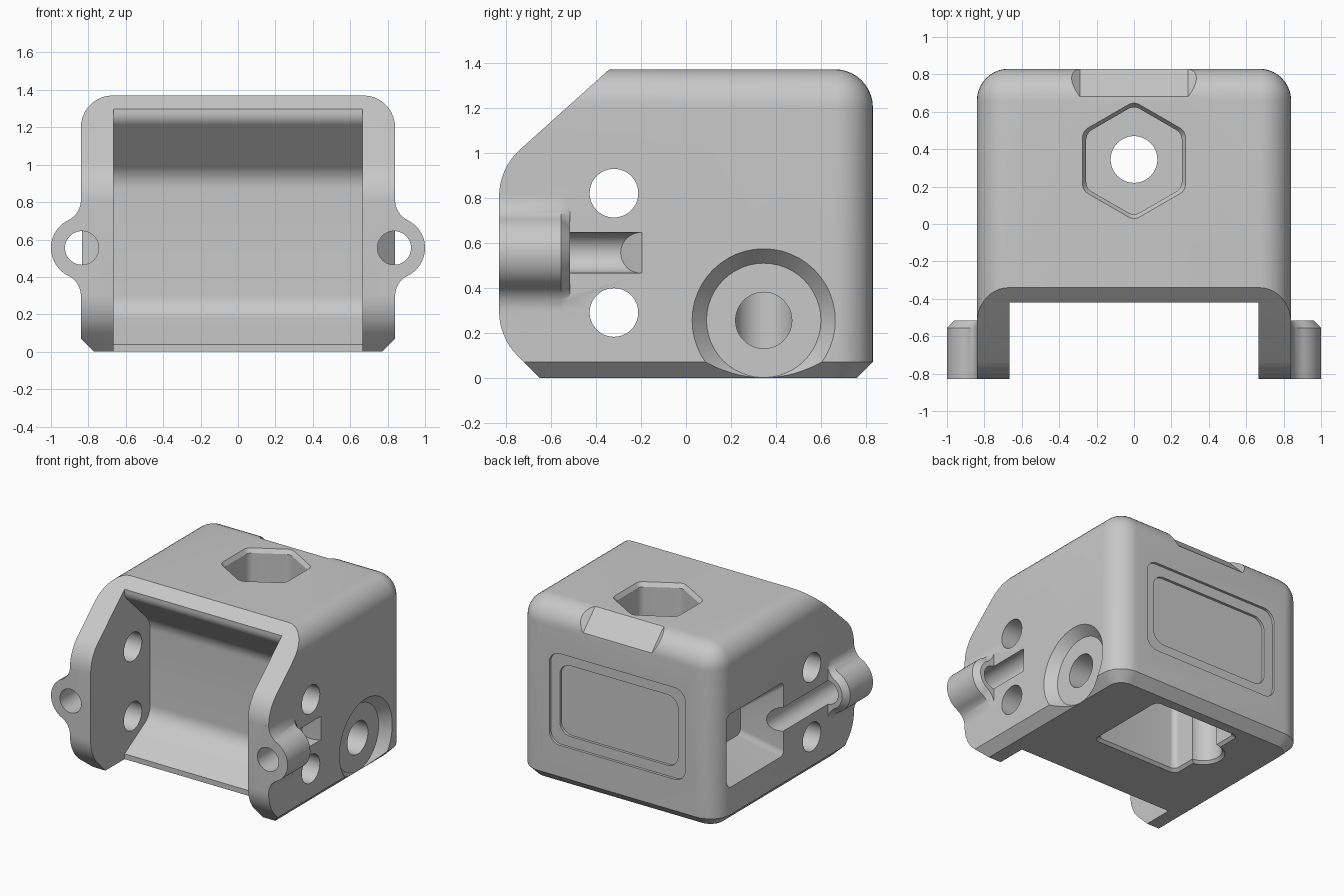
import bpy, bmesh, math
from mathutils import Vector

if "Cube" in bpy.data.objects:
    bpy.data.objects.remove(bpy.data.objects["Cube"], do_unlink=True)

grey = bpy.data.materials.new("plain grey")
grey.use_nodes = True
grey.diffuse_color = (0.58, 0.58, 0.58, 1)
grey.node_tree.nodes["Principled BSDF"].inputs["Base Color"].default_value = grey.diffuse_color


def make_object(name, bm):
    bmesh.ops.recalc_face_normals(bm, faces=bm.faces)
    mesh = bpy.data.meshes.new(name)
    bm.to_mesh(mesh)
    bm.free()
    mesh.materials.append(grey)
    obj = bpy.data.objects.new(name, mesh)
    bpy.context.collection.objects.link(obj)
    return obj


def circle(u, v, r, n=48):
    return [(u + r * math.cos(math.tau * i / n), v + r * math.sin(math.tau * i / n))
            for i in range(n)]


def rounded(corners, steps=8):
    """Outline from (u, v, radius) corners."""
    out = []
    for i, (u, v, r) in enumerate(corners):
        p = Vector((u, v))
        if r == 0:
            out.append((u, v))
            continue
        a = (Vector(corners[i - 1][:2]) - p).normalized()
        b = (Vector(corners[(i + 1) % len(corners)][:2]) - p).normalized()
        half = a.angle(b) / 2
        t = r / math.tan(half)
        centre = p + (a + b).normalized() * r / math.sin(half)
        start, end = p + a * t - centre, p + b * t - centre
        sweep = math.pi - 2 * half
        for k in range(steps + 1):
            s = k / steps
            arm = (start * math.sin((1 - s) * sweep) + end * math.sin(s * sweep)) / math.sin(sweep)
            out.append(tuple(centre + arm))
    return out


def rect(u, v, hu, hv, r):
    return rounded([(u - hu, v - hv, r), (u + hu, v - hv, r),
                    (u + hu, v + hv, r), (u - hu, v + hv, r)])


def loft(name, axis, *sections):
    """Solid through (position, outline) sections along an axis."""
    place = {"x": lambda w, u, v: (w, u, v), "y": lambda w, u, v: (u, w, v),
             "z": lambda w, u, v: (u, v, w)}[axis]
    bm = bmesh.new()
    rings = [[bm.verts.new(place(w, u, v)) for u, v in pts] for w, pts in sections]
    n = len(rings[0])
    for a, b in zip(rings, rings[1:]):
        for i in range(n):
            j = (i + 1) % n
            bm.faces.new((a[i], a[j], b[j], b[i]))
    bm.faces.new(rings[0][::-1])
    bm.faces.new(rings[-1])
    return make_object(name, bm)


def combine(target, tool, operation="DIFFERENCE"):
    tool.hide_render = True
    mod = target.modifiers.new("combine", "BOOLEAN")
    mod.operation, mod.solver, mod.object = operation, "EXACT", tool
    bpy.ops.object.select_all(action="DESELECT")
    bpy.context.view_layer.objects.active = target
    target.select_set(True)
    bpy.ops.object.modifier_apply(modifier=mod.name)
    bpy.data.objects.remove(tool, do_unlink=True)


# Block with rounded top and back edges and a chamfered foot
W, D, H = 0.84, 0.83, 1.37
bm = bmesh.new()
bmesh.ops.create_cube(bm, size=2)
for v in bm.verts:
    v.co = (v.co.x * W, v.co.y * D, (v.co.z + 1) * H / 2)
soft = []
for e in bm.edges:
    a, b = (v.co for v in e.verts)
    mid = (a + b) / 2
    top_edge = mid.z > H - 0.01 and mid.y > -0.5
    back_edge = abs(mid.x) > 0.5 and mid.y > 0.5 and abs(mid.z - H / 2) < 0.1
    if top_edge or back_edge:
        soft.append(e)
bmesh.ops.bevel(bm, geom=soft, offset=0.17, segments=10, profile=0.5, affect="EDGES")
foot = [e for e in bm.edges if all(v.co.z < 0.001 for v in e.verts)
        and not all(v.co.y < -D + 0.01 for v in e.verts)]
bmesh.ops.bevel(bm, geom=foot, offset=0.07, segments=1, affect="EDGES")
body = make_object("mount_body", bm)

# Sloped side silhouette
silhouette = rounded([(-D, 0.18, 0.28), (-0.65, 0, 0), (-0.65, -0.1, 0), (1, -0.1, 0),
                      (1, 1.5, 0), (-0.2, 1.5, 0), (-0.34, H, 0), (-D, 0.93, 0.28)])
combine(body, loft("silhouette", "x", (-1.2, silhouette), (1.2, silhouette)), "INTERSECT")

# Screw lugs blended into both sides
lug_x, lug_z, lug_r, blend = 0.835, 0.555, 0.165, 0.12
tangent = math.acos((W + blend - lug_x) / (lug_r + blend))
rise = (lug_r + blend) * math.sin(tangent)


def lug_outline(side, inset):
    half = []
    for i in range(13):
        t = tangent * i / 12
        half.append((lug_x + (lug_r - inset) * math.cos(t), (lug_r - inset) * math.sin(t)))
    for i in range(1, 11):
        t = math.pi + tangent * (1 - i / 10)
        r = blend + inset * (1 - i / 10)
        half.append((W + blend + r * math.cos(t), rise + r * math.sin(t)))
    half.append((0.78, half[-1][1]))
    pts = [(u, lug_z - v) for u, v in reversed(half[1:])] + [(u, lug_z + v) for u, v in half]
    return [(side * u, v) for u, v in pts]


for side in (-1, 1):
    full = lug_outline(side, 0)
    combine(body, loft("lug", "y", (-D, full), (-0.555, full),
                       (-0.515, lug_outline(side, 0.04))), "UNION")

# Open front bay with sloped floor and ceiling
bay = rounded([(-1, -0.1, 0), (-0.42, -0.1, 0), (-0.42, 0.04, 0), (-0.11, 0.22, 0.14),
               (-0.11, 0.94, 0.16), (-0.42, 1.24, 0.09), (-0.42, 1.5, 0), (-1, 1.5, 0)])
combine(body, loft("bay", "x", (-0.665, bay), (0.665, bay)))

# Funnel-shaped recess on the right
combine(body, loft("funnel", "x", (-0.90, rect(0.35, 0.56, 0.36, 0.32, 0.04)),
                   (-0.84, rect(0.36, 0.56, 0.34, 0.28, 0.04)),
                   (-0.60, rect(0.45, 0.56, 0.25, 0.11, 0.04))))

# Lug bores running on into side grooves with slanted ends
for side, end in ((-1, 0.3), (1, -0.2)):
    bore = circle(side * lug_x, lug_z, 0.09)
    cutter = loft("bore", "y", (-1, bore), (end, bore))
    for v in cutter.data.vertices:
        if v.co.y > -0.9:
            v.co.y += abs(v.co.x) - lug_x
    combine(body, cutter)

# Cross holes
for z in (0.82, 0.29):
    hole = circle(-0.32, z, 0.108)
    combine(body, loft("cross_hole", "x", (-1.2, hole), (1.2, hole)))


# Nut pocket and vertical hole in the top
def hexagon(r):
    return rounded([(r * math.sin(math.tau * i / 6), 0.338 + r * math.cos(math.tau * i / 6), 0.06)
                    for i in range(6)])


combine(body, loft("nut_pocket", "z", (1.12, hexagon(0.295)), (1.34, hexagon(0.295)),
                   (1.40, hexagon(0.34))))
shaft = circle(0, 0.345, 0.125)
combine(body, loft("shaft", "z", (-0.1, shaft), (1.3, shaft)))

# Underside chamber and side channel with flared rims
chamber = rect(0, 0.345, 0.35, 0.32, 0.04)
combine(body, loft("chamber", "z", (-0.04, rect(0, 0.345, 0.41, 0.38, 0.05)),
                   (0.02, chamber), (0.6, chamber)))
channel = circle(-0.34, 0.345, 0.13)
combine(body, loft("channel", "z", (-0.04, circle(-0.34, 0.345, 0.19)),
                   (0.02, channel), (0.55, channel)))

# Conical bolt seat on the left
combine(body, loft("bolt_seat", "x", (0.77, circle(0.345, 0.255, 0.254)),
                   (0.84, circle(0.345, 0.255, 0.318)), (0.91, circle(0.345, 0.255, 0.382))))
bolt = circle(0.345, 0.255, 0.125)
combine(body, loft("bolt_hole", "x", (0.2, bolt), (1, bolt)))


# Shallow relief across the top back edge
def wedge(shift):
    return [(0.61 + shift, 1.38 + shift), (0.84 + shift, 1.15 + shift), (0.95 + shift, 1.5 + shift)]


combine(body, loft("edge_relief", "x", (-0.36, wedge(0.07)), (-0.29, wedge(0.03)),
                   (0.29, wedge(0.03)), (0.36, wedge(0.07))))

# Stepped panel on the back
for hu, hv, depth in ((0.575, 0.35, 0.02), (0.5, 0.27, 0.04)):
    panel = rect(0, 0.66, hu, hv, 0.09)
    combine(body, loft("panel", "y", (D - depth, panel), (D + 0.1, panel)))

bpy.ops.object.select_all(action="DESELECT")
body.select_set(True)
bpy.context.view_layer.objects.active = body
bpy.ops.object.shade_smooth_by_angle(angle=math.radians(30))
